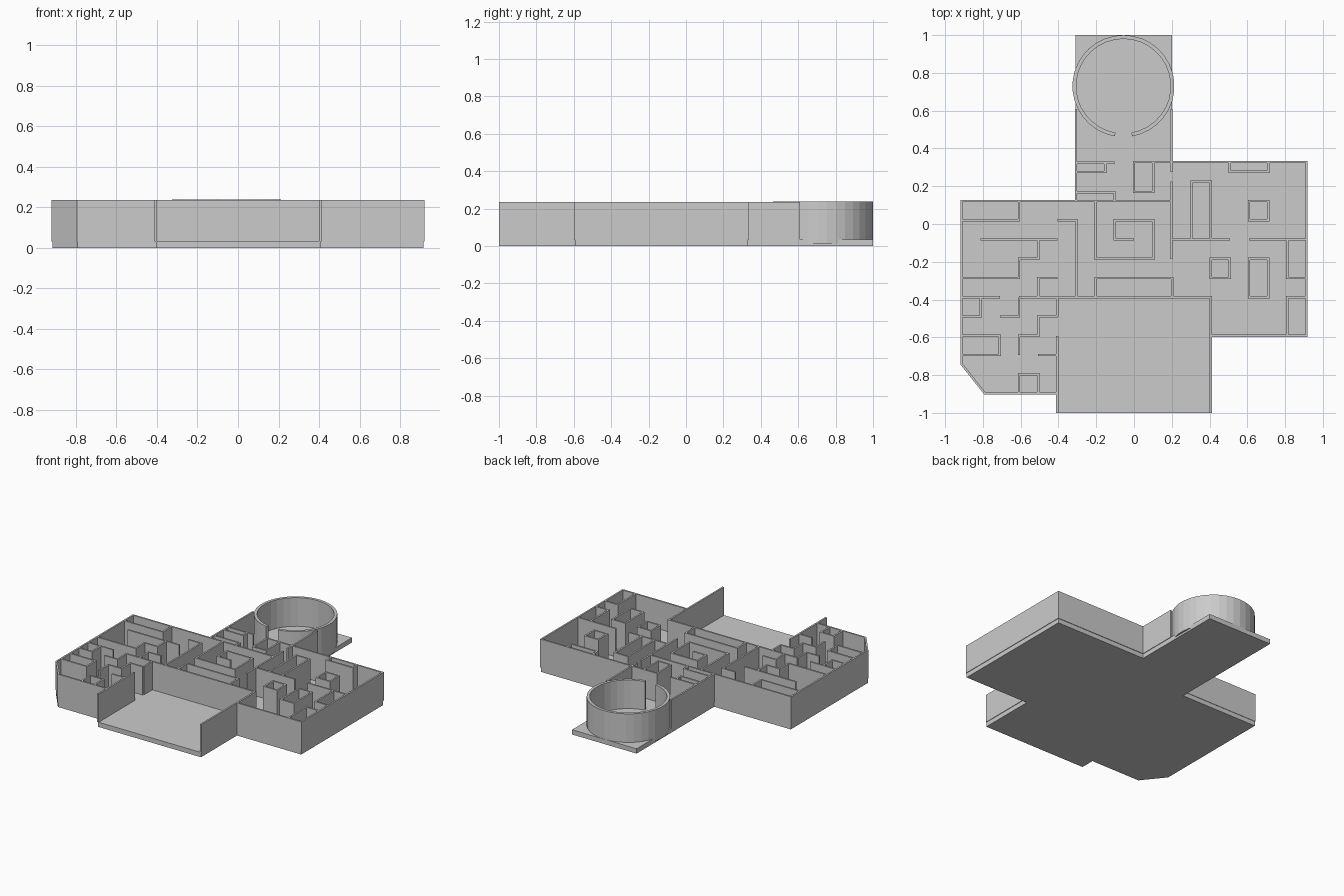
import bpy, bmesh, math
from mathutils import Vector

if "Cube" in bpy.data.objects:
    bpy.data.objects.remove(bpy.data.objects["Cube"])

FLOOR, TOP, T = 0.034, 0.235, 0.012


def finish(name, bm):
    bmesh.ops.recalc_face_normals(bm, faces=bm.faces)
    me = bpy.data.meshes.new(name)
    bm.to_mesh(me)
    bm.free()
    ob = bpy.data.objects.new(name, me)
    bpy.context.collection.objects.link(ob)


def ribbon(bm, pts, closed=False, t=T, z0=FLOOR - 0.002, z1=TOP):
    """Upright wall of thickness t along a mitred polyline."""
    p = [Vector(q) for q in pts]
    n = len(p)
    rings = []
    for i in range(n):
        a = (p[i] - p[i - 1]).normalized() if closed or i > 0 else None
        b = (p[(i + 1) % n] - p[i]).normalized() if closed or i < n - 1 else None
        a, b = a or b, b or a
        na, nb = Vector((-a.y, a.x)), Vector((-b.y, b.x))
        off = (na + nb) * (t / 2 / (1 + na.dot(nb)))
        l, r = p[i] + off, p[i] - off
        rings.append([bm.verts.new((*c, z)) for c, z in
                      ((l, z0), (r, z0), (r, z1), (l, z1))])
    for i in range(n if closed else n - 1):
        A, B = rings[i], rings[(i + 1) % n]
        for k in range(4):
            m = (k + 1) % 4
            bm.faces.new((A[k], A[m], B[m], B[k]))
    if not closed:
        bm.faces.new(rings[0])
        bm.faces.new(rings[-1])


def walls(name, lines=(), boxes=()):
    bm = bmesh.new()
    for l in lines:
        ribbon(bm, l)
    for x0, x1, y0, y1 in boxes:
        ribbon(bm, [(x0, y0), (x1, y0), (x1, y1), (x0, y1)], closed=True)
    finish(name, bm)


# Grid lines: cell index to coordinate
def X(i):
    return round(i * 0.1015, 4)


def Y(j):
    return round(0.122 - j * 0.102, 4)


def G(*ij):
    return [(X(i), Y(j)) for i, j in ij]


L, R, N, S = -0.913, 0.913, 0.328, Y(7)

# Floor slab
bm = bmesh.new()
outline = [(-0.31, 1), (0.2, 1), (0.2, 0.33), (0.915, 0.33), (0.915, -0.594),
           (0.408, -0.594), (0.408, -1), (-0.404, -1), (-0.404, -0.9),
           (-0.792, -0.9), (-0.915, -0.746), (-0.915, 0.125), (-0.31, 0.125)]
f = bm.faces.new([bm.verts.new((x, y, 0)) for x, y in outline])
ext = bmesh.ops.extrude_face_region(bm, geom=[f])
bmesh.ops.translate(bm, vec=(0, 0, FLOOR),
                    verts=[v for v in ext["geom"] if isinstance(v, bmesh.types.BMVert)])
finish("floor_slab", bm)

# Outer walls of the wings, hall and front room
walls("outer_walls", [
    [(0, N), (R, N), (R, S), (X(4), S)],
    [(X(2), Y(0)), (L, Y(0)), (L, -0.742), (-0.79, -0.896), (X(-4), -0.896)],
    [(X(4), -1), (X(4), Y(5)), (X(-6), Y(5))],
    [(X(-4), -1), (X(-4), Y(7))],
    [(X(-4), Y(5)), (X(-4), Y(6))],
    [(L, Y(5)), (-0.71, Y(5))],
    [(X(-3) - 0.003, Y(0)), (X(-3) - 0.003, 0.61)],
    [(X(2) - 0.005, 0.61), (X(2) - 0.005, 0.275)],
    [(X(2) - 0.005, 0.225), (X(2) - 0.005, Y(3))],
])

# Partitions in the hall
walls("hall_partitions", [
    [(X(-3), N - 0.004), (-0.103, N - 0.004)],
    [(-0.152, N - 0.004), (-0.152, 0.275), (X(-3), 0.275)],
    [(X(-3), 0.168), (-0.103, 0.168), (-0.103, Y(0))],
], [(0, X(1), 0.17, N)])

# Partitions in the right wing
walls("right_wing_partitions", [
    [(X(3), Y(2)), (X(3), Y(-1)), (X(4), Y(-1)), (X(4), Y(2))],
    [(X(2), Y(2)), (X(5), Y(2))],
    [(X(6), Y(2)), (R, Y(2))],
    G((8, 2), (8, 4), (9, 4)),
    G((8, 7), (8, 5), (9, 5)),
    [(X(5), N), (X(5), 0.277), (X(7), 0.277), (X(7), N)],
], [(X(6), X(7), Y(1), Y(0)), (X(4), X(5), Y(4), Y(3)), (X(6), X(7), Y(5), Y(3))])

# Spiral and partitions in the middle
walls("centre_partitions", [
    G((-2, 0), (-2, 3), (1, 3), (1, 1), (-1, 1), (-1, 2), (0, 2)),
    G((-3, 5), (-3, 1), (-4, 1)),
    G((-2, 5), (-2, 4), (2, 4), (2, 5)),
])

# Partitions in the left wing
walls("left_wing_partitions", [
    G((-6, 0), (-6, 1), (-9, 1)),
    G((-8, 2), (-4, 2)),
    G((-5, 2), (-5, 3), (-6, 3), (-6, 4), (-9, 4)),
    G((-4, 4), (-5, 4), (-5, 5)),
    G((-8, 5), (-8, 6), (-9, 6)),
    G((-6, 5), (-6, 6), (-7, 6)),
    G((-4, 6), (-5, 6), (-5, 7), (-6, 7), (-6, 8)),
    G((-9, 7), (-7, 7), (-7, 8), (-9, 8)),
    G((-5, 8), (-4, 8)),
    [(X(-6), -0.896), (X(-6), Y(9)), (X(-5), Y(9)), (X(-5), -0.896)],
])

# Round tower room with a doorway facing the hall
bm = bmesh.new()
r, gap, n = 0.26, math.asin(0.044 / 0.26), 32
arc = []
for i in range(n + 1):
    a = -math.pi / 2 + gap + (2 * math.pi - 2 * gap) * i / n
    arc.append((-0.056 + r * math.cos(a), 0.73 + r * math.sin(a)))
ribbon(bm, arc, t=0.02, z0=0.014, z1=0.238)
finish("round_room_wall", bm)
